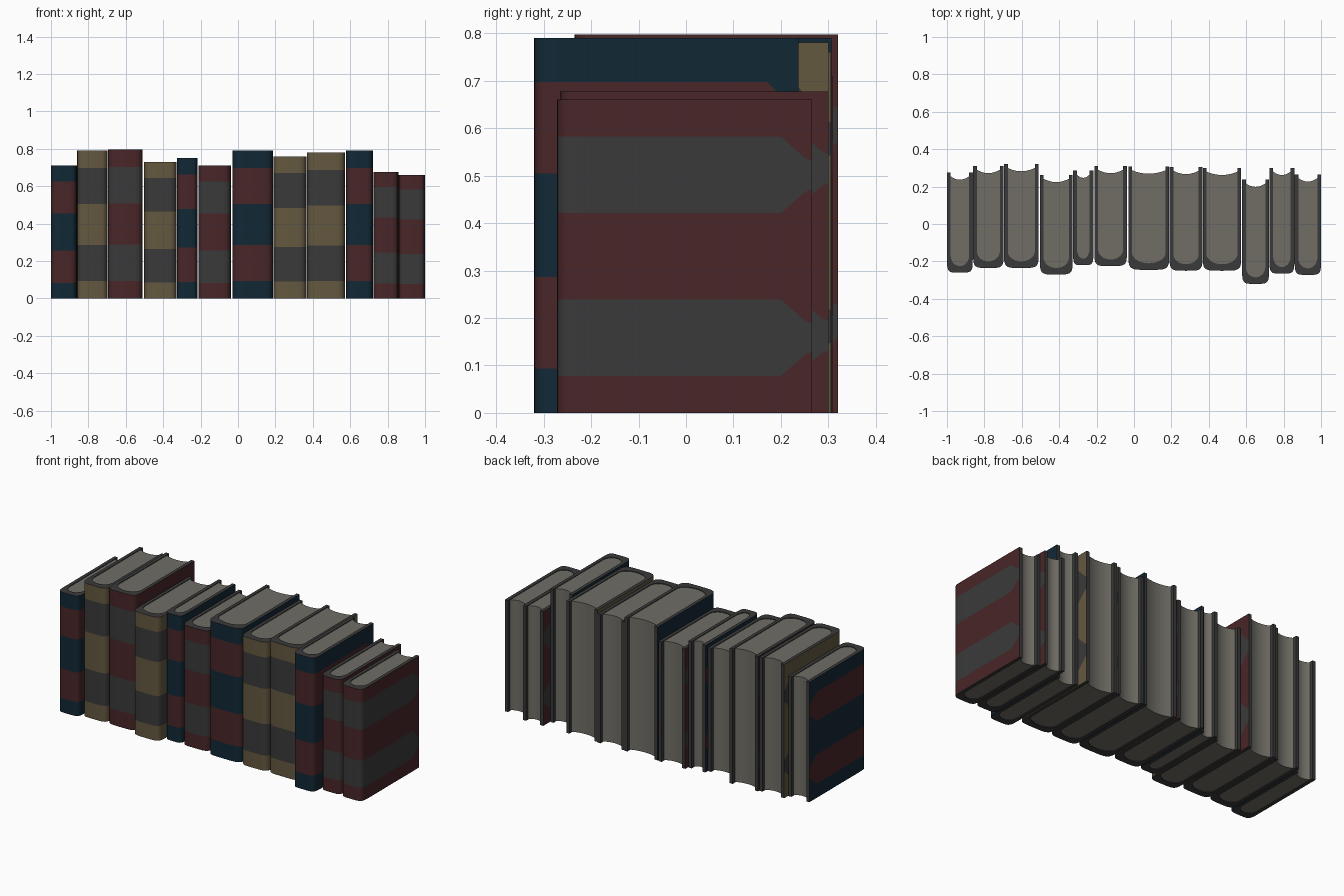
import bpy, bmesh, math

if "Cube" in bpy.data.objects:
    bpy.data.objects.remove(bpy.data.objects["Cube"])


def material(name, rgb):
    m = bpy.data.materials.new(name)
    m.diffuse_color = (*rgb, 1)
    m.use_nodes = True
    m.node_tree.nodes["Principled BSDF"].inputs["Base Color"].default_value = m.diffuse_color
    return m


NAVY = material("navy cloth", (0.0056, 0.0212, 0.0356))
RED = material("dark red cloth", (0.065, 0.019, 0.021))
TAN = material("tan cloth", (0.127, 0.098, 0.051))
GREY = material("charcoal", (0.042, 0.042, 0.042))
PAPER = material("paper", (0.162, 0.153, 0.130))

# cover colour, band colour, x left, x right, y front, y back, height
BOOKS = [
    (NAVY, RED, -1.00, -0.862, -0.26, 0.275, 0.71),
    (TAN, GREY, -0.860, -0.697, -0.235, 0.31, 0.79),
    (RED, GREY, -0.695, -0.51, -0.235, 0.32, 0.797),
    (TAN, GREY, -0.503, -0.328, -0.27, 0.262, 0.73),
    (NAVY, RED, -0.326, -0.217, -0.22, 0.285, 0.75),
    (RED, GREY, -0.212, -0.038, -0.225, 0.31, 0.71),
    (NAVY, RED, -0.030, 0.188, -0.245, 0.307, 0.79),
    (TAN, GREY, 0.190, 0.366, -0.25, 0.305, 0.76),
    (TAN, GREY, 0.368, 0.573, -0.25, 0.30, 0.78),
    (NAVY, RED, 0.578, 0.722, -0.32, 0.237, 0.79),
    (RED, GREY, 0.724, 0.857, -0.265, 0.30, 0.677),
    (RED, GREY, 0.859, 1.00, -0.272, 0.265, 0.66),
]
BOARD = 0.02      # cover thickness
SPINE = 0.09      # depth of the rounded spine zone
RECESS = 0.004    # pages sit just inside the cover height
ARC = 24          # segments round the spine


def power(v, p):
    return math.copysign(abs(v) ** p, v)


def outlines(x0, x1, yf, yb):
    """Matching outer and inner U outlines plus band half-height per column."""
    cx, hw, ys = (x0 + x1) / 2, (x1 - x0) / 2, yf + SPINE
    straight = [(yb, 0.045), (yb - 0.015, 0.055), (yb - 0.065, 0.122)]
    outer = [(cx - hw, y) for y, b in straight]
    inner = [(cx - hw + BOARD, y) for y, b in straight]
    bands = [b for y, b in straight]
    for i in range(ARC + 1):
        t = math.pi + math.pi * i / ARC
        c, s = math.cos(t), math.sin(t)
        outer.append((cx + hw * power(c, 0.4), ys + SPINE * power(s, 0.4)))
        inner.append((cx + (hw - BOARD) * c, ys + (SPINE - 0.035) * s))
        bands.append(0.122)
    outer += [(cx + hw, y) for y, b in reversed(straight)]
    inner += [(cx + hw - BOARD, y) for y, b in reversed(straight)]
    bands += [b for y, b in reversed(straight)]
    return outer, inner, bands


def finish(bm, name, mats):
    bmesh.ops.recalc_face_normals(bm, faces=bm.faces[:])
    me = bpy.data.meshes.new(name)
    bm.to_mesh(me)
    bm.free()
    for m in mats:
        me.materials.append(m)
    ob = bpy.data.objects.new(name, me)
    bpy.context.collection.objects.link(ob)
    ob.select_set(True)
    bpy.context.view_layer.objects.active = ob


def cover(name, outer, inner, bands, h, main, band):
    bm = bmesh.new()

    def face(verts, index):
        bm.faces.new(verts).material_index = index

    # outer wall columns, with band edges that taper toward the fore edge
    cols = []
    for (x, y), b in zip(outer, bands):
        rows = (0, 0.24 - b, 0.24 + b, 0.76 - b, 0.76 + b, 1)
        cols.append([bm.verts.new((x, y, r * h)) for r in rows])
    ins = [[bm.verts.new((x, y, z)) for z in (0, h)] for x, y in inner]
    for a, b, c, d in zip(cols, cols[1:], ins, ins[1:]):
        for r in range(5):
            face((a[r], b[r], b[r + 1], a[r + 1]), r % 2)
        face((c[0], d[0], d[1], c[1]), 2)
        face((a[0], b[0], d[0], c[0]), 2)
        face((a[5], b[5], d[1], c[1]), 2)
    # rear edges of the two boards
    for e in (0, -1):
        face(cols[e] + [ins[e][1], ins[e][0]], 2)
    finish(bm, name, (main, band, GREY))


def pages(name, inner, yb, h):
    bm = bmesh.new()
    pts = [p for p in inner if p[1] < yb - 0.02]
    xl, xr = inner[0][0], inner[-1][0]
    # hollow fore edge
    for i in range(13):
        u = 1 - 2 * i / 12
        pts.append(((xl + xr) / 2 + u * (xr - xl) / 2,
                    yb - 0.02 - 0.018 * (1 - u * u)))
    bottom = bm.faces.new([bm.verts.new((x, y, RECESS)) for x, y in pts])
    ext = bmesh.ops.extrude_face_region(bm, geom=[bottom], use_keep_orig=True)
    top = [v for v in ext["geom"] if isinstance(v, bmesh.types.BMVert)]
    bmesh.ops.translate(bm, verts=top, vec=(0, 0, h - 2 * RECESS))
    finish(bm, name, (PAPER,))


for n, (main, band, x0, x1, yf, yb, h) in enumerate(BOOKS, 1):
    outer, inner, bands = outlines(x0, x1, yf, yb)
    cover(f"book_cover_{n}", outer, inner, bands, h, main, band)
    pages(f"book_pages_{n}", inner, yb, h)

bpy.ops.object.shade_smooth_by_angle(angle=math.radians(35))
